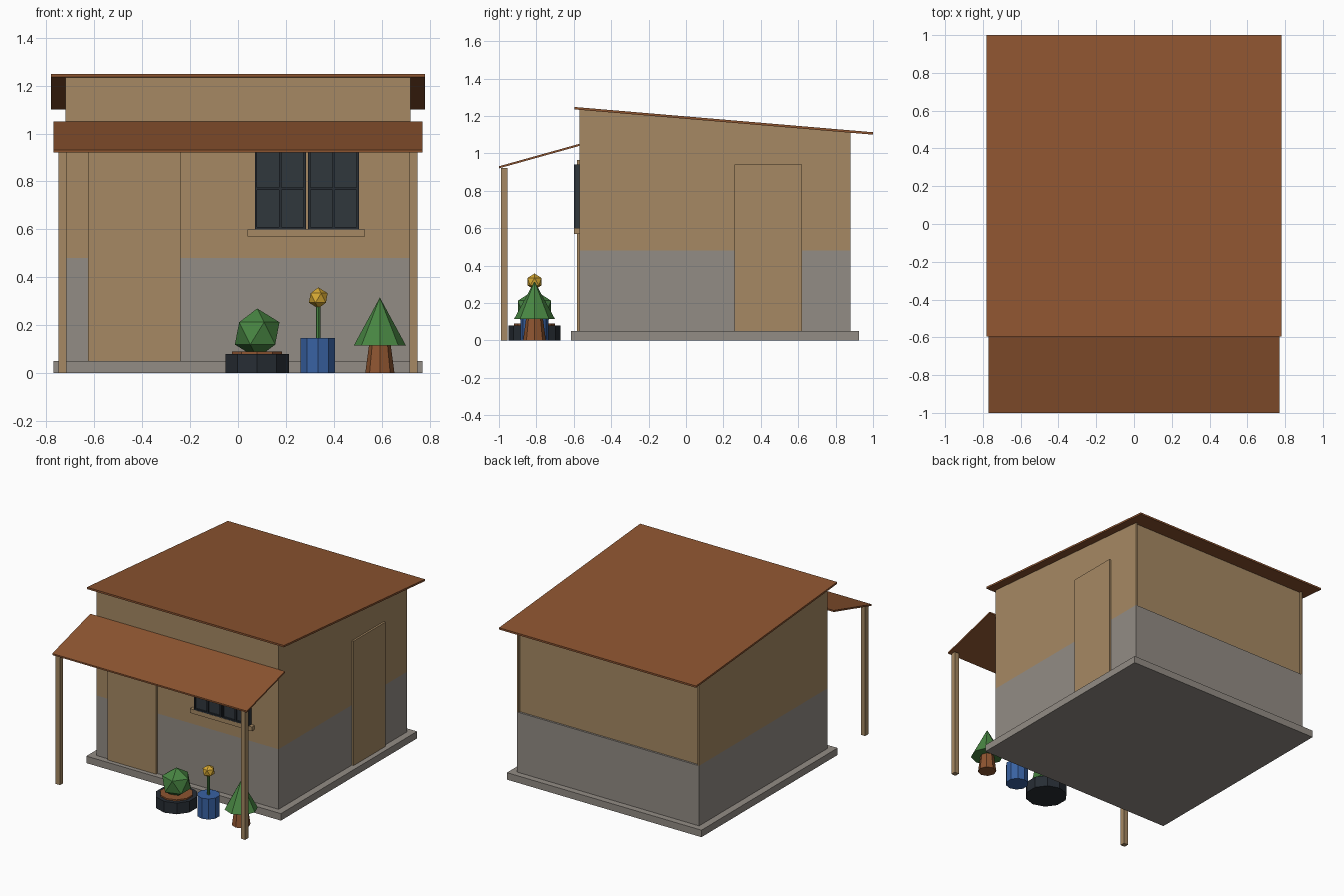
import bpy, bmesh
from mathutils import Matrix

cube = bpy.data.objects.get("Cube")
if cube:
    bpy.data.objects.remove(cube, do_unlink=True)


def material(name, rgb):
    m = bpy.data.materials.new(name)
    m.use_nodes = True
    col = (*rgb, 1.0)
    m.diffuse_color = col
    m.node_tree.nodes["Principled BSDF"].inputs["Base Color"].default_value = col
    return m


TAN = material("tan_plaster", (0.38, 0.25, 0.125))
GREY = material("grey_concrete", (0.29, 0.262, 0.233))
BROWN = material("rust_brown", (0.27, 0.09, 0.03))
GREEN = material("leaf_green", (0.065, 0.235, 0.055))
BLUE = material("barrel_blue", (0.04, 0.12, 0.36))
YELLOW = material("flower_yellow", (0.68, 0.4, 0.035))
DARK = material("dark_rubber", (0.02, 0.026, 0.034))
GLASS = material("dark_glass", (0.03, 0.038, 0.046))


def finish(name, bm, mat):
    bmesh.ops.recalc_face_normals(bm, faces=bm.faces)
    me = bpy.data.meshes.new(name)
    bm.to_mesh(me)
    bm.free()
    me.materials.append(mat)
    ob = bpy.data.objects.new(name, me)
    bpy.context.collection.objects.link(ob)
    return ob


def prism(name, x0, x1, profile, mat):
    """Extrude a (y, z) outline from x0 to x1."""
    bm = bmesh.new()
    face = bm.faces.new([bm.verts.new((x0, y, z)) for y, z in profile])
    ext = bmesh.ops.extrude_face_region(bm, geom=[face])
    verts = [v for v in ext["geom"] if isinstance(v, bmesh.types.BMVert)]
    bmesh.ops.translate(bm, verts=verts, vec=(x1 - x0, 0, 0))
    return finish(name, bm, mat)


def box(name, x0, x1, y0, y1, z0, z1, mat):
    return prism(name, x0, x1, [(y0, z0), (y1, z0), (y1, z1), (y0, z1)], mat)


def cone(name, x, z0, z1, r0, r1, sides, mat):
    bm = bmesh.new()
    bmesh.ops.create_cone(bm, cap_ends=True, segments=sides, radius1=r0, radius2=r1,
                          depth=z1 - z0,
                          matrix=Matrix.Translation((x, PLANT_Y, (z0 + z1) / 2)))
    return finish(name, bm, mat)


def ball(name, x, z, r, mat):
    bm = bmesh.new()
    bmesh.ops.create_icosphere(bm, subdivisions=1, radius=r,
                               matrix=Matrix.Translation((x, PLANT_Y, z)))
    return finish(name, bm, mat)


PLANT_Y = -0.81
FRONT, BACK, SIDE, SPLIT = -0.57, 0.88, 0.72, 0.48


def roof_z(y):
    return 1.235 - 0.0846 * (y + 0.595)


def sloped(y0, y1):
    return [(y0, SPLIT), (y1, SPLIT), (y1, roof_z(y1)), (y0, roof_z(y0))]


# Base and walls
box("base_slab", -0.77, 0.77, -0.615, 0.925, 0, 0.05, GREY)
box("lower_wall", -SIDE, SIDE, FRONT, BACK, 0.05, SPLIT, GREY)
prism("upper_wall", -SIDE, SIDE, sloped(FRONT, BACK - 0.014), TAN)
for side, s in (("left", 1), ("right", -1)):
    prism(side + "_back_edge", s * (SIDE - 0.012), s * SIDE, sloped(BACK - 0.014, BACK), TAN)

# Sloped main roof and front awning
prism("roof", -0.78, 0.78, [(-0.595, roof_z(-0.595)), (1, roof_z(1)),
                            (1, roof_z(1) + 0.013), (-0.595, roof_z(-0.595) + 0.013)], BROWN)
prism("awning", -0.77, 0.77, [(-1, 0.92), (FRONT, 1.04), (FRONT, 1.051), (-1, 0.931)], BROWN)
for side, s in (("left", 1), ("right", -1)):
    box(side + "_post", s * 0.715, s * 0.75, -0.99, -0.955, 0, 0.922, TAN)

# Doors
box("front_door", -0.625, -0.24, FRONT - 0.014, FRONT, 0.05, 0.965, TAN)
box("side_door", SIDE, SIDE + 0.014, 0.26, 0.62, 0.05, 0.94, TAN)

# Window: two casements, each with glass, a border and crossed bars
box("window_sill", 0.04, 0.53, -0.6, FRONT, 0.57, 0.6, TAN)
Z0, Z1, BAR = 0.6, 0.94, 0.01
for side, x0, x1 in (("right", 0.07, 0.284), ("left", 0.292, 0.505)):
    box(side + "_window_glass", x0, x1, -0.588, FRONT, Z0, Z1, GLASS)
    for i in range(3):
        x = x0 + i * (x1 - x0 - BAR) / 2
        box(f"{side}_upright_bar_{i}", x, x + BAR, -0.6, -0.588, Z0, Z1, DARK)
        z = Z0 + i * (Z1 - Z0 - BAR) / 2
        box(f"{side}_cross_bar_{i}", x0, x1, -0.599, -0.588, z, z + BAR, DARK)

# Round planter with a bush
cone("planter", 0.08, 0, 0.08, 0.139, 0.139, 10, DARK)
cone("planter_soil", 0.08, 0.07, 0.09, 0.11, 0.11, 10, BROWN)
ball("bush", 0.08, 0.166, 0.104, GREEN)

# Barrel with a flower
cone("barrel", 0.333, 0, 0.147, 0.075, 0.075, 10, BLUE)
cone("flower_stem", 0.335, 0.14, 0.29, 0.01, 0.01, 8, GREEN)
ball("flower_head", 0.335, 0.314, 0.044, YELLOW)

# Small tree
cone("tree_trunk", 0.592, 0, 0.12, 0.061, 0.045, 8, BROWN)
cone("tree_leaves", 0.592, 0.115, 0.316, 0.109, 0, 8, GREEN)
